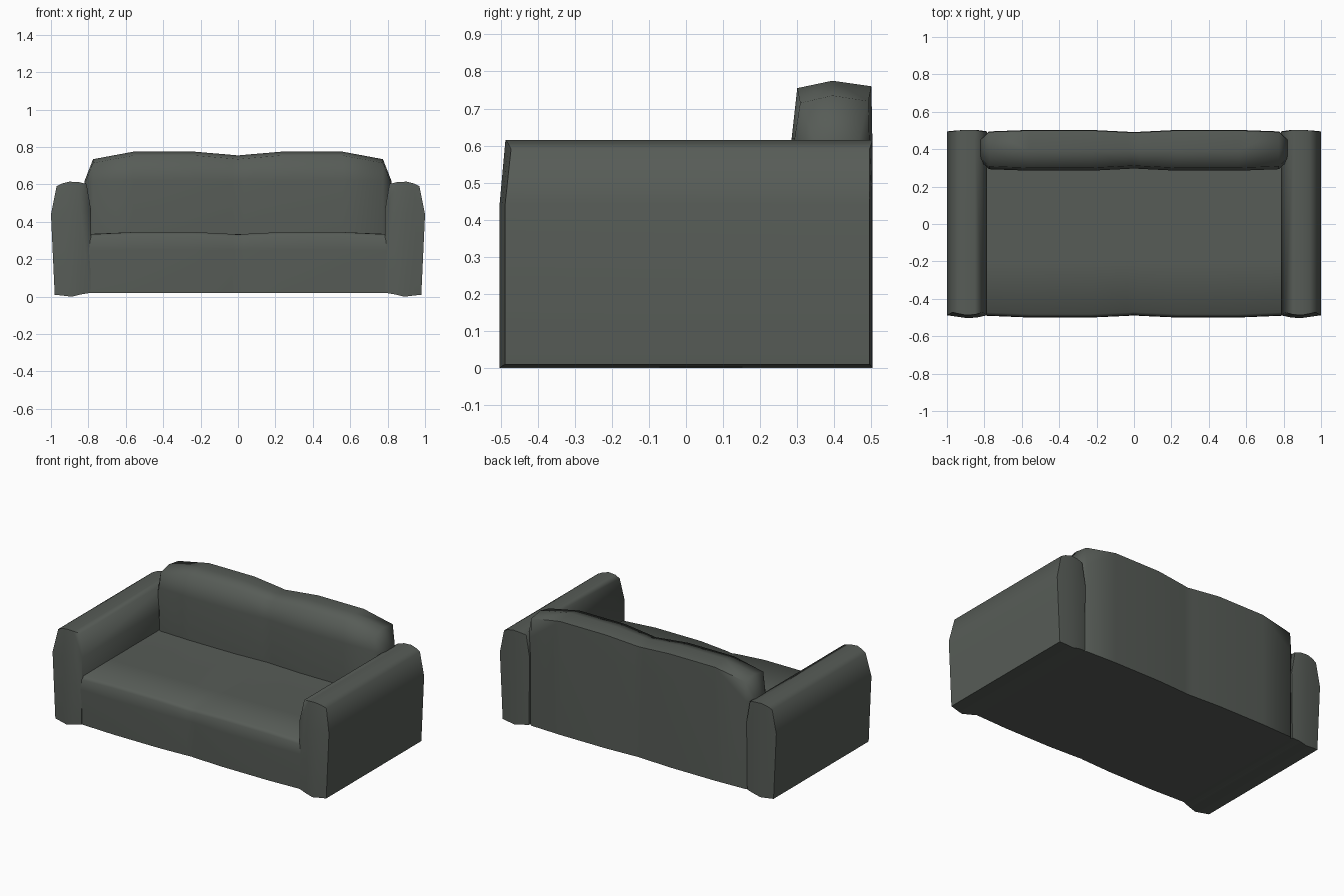
import bpy, bmesh, math

if "Cube" in bpy.data.objects:
    bpy.data.objects.remove(bpy.data.objects["Cube"])

fabric = bpy.data.materials.new("fabric")
fabric.diffuse_color = (0.095, 0.107, 0.095, 1)
fabric.use_nodes = True
fabric.node_tree.nodes["Principled BSDF"].inputs["Base Color"].default_value = fabric.diffuse_color


def loft(name, loops, cap_start, cap_end=True):
    """Skin closed loops across x, cap with quad strips, mirror across x = 0."""
    bm = bmesh.new()
    rings = [[bm.verts.new(p) for p in loop] for loop in loops]
    n = len(rings[0])
    for a, b in zip(rings, rings[1:]):
        for i in range(n):
            j = (i + 1) % n
            bm.faces.new((a[i], a[j], b[j], b[i]))
    caps = ([rings[0]] if cap_start else []) + ([rings[-1]] if cap_end else [])
    for r in caps:
        for i in range(n // 2 - 1):
            bm.faces.new((r[i], r[i + 1], r[n - 2 - i], r[n - 1 - i]))
    bmesh.ops.recalc_face_normals(bm, faces=bm.faces)
    mesh = bpy.data.meshes.new(name)
    bm.to_mesh(mesh)
    bm.free()
    mesh.materials.append(fabric)
    ob = bpy.data.objects.new(name, mesh)
    bpy.context.collection.objects.link(ob)
    bpy.ops.object.select_all(action='DESELECT')
    ob.select_set(True)
    bpy.context.view_layer.objects.active = ob
    bpy.ops.object.shade_smooth_by_angle(angle=math.radians(75))
    ob.modifiers.new("mirror", 'MIRROR')
    return ob


# Arms: columns from inside to outside, each (x, z) from bottom to top
arm_columns = [
    (-0.488, 0.495, [(0.79, 0.02), (0.785, 0.46), (0.81, 0.603)]),
    (-0.50, 0.503, [(0.84, 0.012), (0.84, 0.45), (0.85, 0.612)]),
    (-0.503, 0.503, [(0.89, 0.0), (0.895, 0.44), (0.90, 0.615)]),
    (-0.495, 0.50, [(0.94, 0.006), (0.95, 0.44), (0.94, 0.605)]),
    (-0.488, 0.495, [(0.98, 0.01), (1.0, 0.44), (0.97, 0.59)]),
]
loops = []
for y0, y1, pts in arm_columns:
    front = [(x, y0 + (0.016 if k == 2 else 0), z) for k, (x, z) in enumerate(pts)]
    back = [(x, y1, z) for x, z in reversed(pts)]
    loops.append(front + back)
loft("arms", loops, True)

# Seat: two soft cushions over a solid base, pinched in the middle
seat_columns = [(0, -0.488, 0.332), (0.03, -0.491, 0.335), (0.23, -0.5, 0.345),
                (0.56, -0.5, 0.345), (0.80, -0.49, 0.333)]
loops = []
for x, y, z in seat_columns:
    loops.append([(x, y + 0.005, 0.02), (x, y, 0.25), (x, y + 0.002, z - 0.02),
                  (x, y + 0.018, z), (x, -0.2, 0.335), (x, 0.33, 0.335),
                  (x, 0.33, 0.2), (x, 0.33, 0.02)])
loft("seat", loops, False)

# Backrest: x, depth inset, top height; bulging top with rounded ends
back_profile = [(0.295, 0.02), (0.293, 0.33), (0.285, 0.62), (0.30, 0.755),
                (0.395, 0.775), (0.50, 0.76), (0.503, 0.60), (0.503, 0.02)]
back_columns = [(0, 0.012, 0.755), (0.03, 0.01, 0.758), (0.23, 0, 0.775),
                (0.56, 0, 0.775), (0.775, 0.008, 0.735), (0.82, 0.05, 0.62)]
loops = []
for x, inset, top in back_columns:
    loop = []
    for k, (y, z) in enumerate(back_profile):
        y += inset if k < 4 else (-inset if k > 4 else 0)
        if 3 <= k <= 5:
            z += top - 0.775
        elif k in (2, 6):
            z = min(z, top - 0.07)
        loop.append((x, y, z))
    loops.append(loop)
loft("backrest", loops, False)
